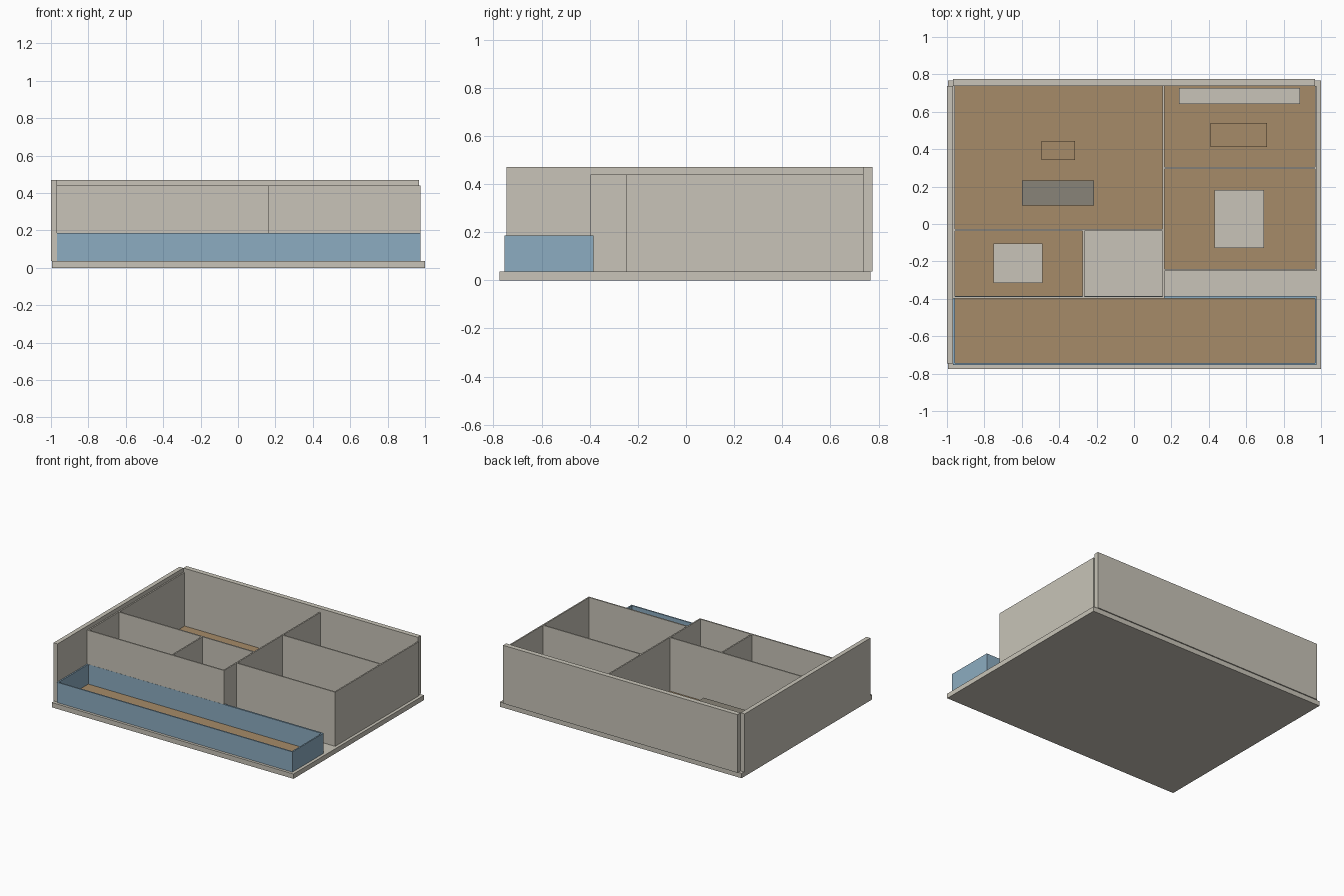
import bpy

cube = bpy.data.objects.get("Cube")
if cube:
    bpy.data.objects.remove(cube, do_unlink=True)


def material(name, rgb):
    mat = bpy.data.materials.new(name)
    mat.use_nodes = True
    mat.diffuse_color = (*rgb, 1)
    mat.node_tree.nodes["Principled BSDF"].inputs["Base Color"].default_value = (*rgb, 1)
    return mat


plaster = material("warm_grey_plaster", (0.578, 0.552, 0.479))
wood = material("wood_brown", (0.381, 0.258, 0.138))
glass = material("pale_blue", (0.262, 0.413, 0.533))
fabric = material("dark_grey_fabric", (0.246, 0.227, 0.188))


def box(name, mat, x, y, z):
    """Box spanning the given (low, high) range on each axis."""
    mesh = bpy.data.meshes.new(name)
    corners = [(a, b, c) for c in z for b in y for a in x]
    mesh.from_pydata(corners, [], [(0, 2, 3, 1), (4, 5, 7, 6), (0, 1, 5, 4),
                                   (1, 3, 7, 5), (3, 2, 6, 7), (2, 0, 4, 6)])
    mesh.materials.append(mat)
    obj = bpy.data.objects.new(name, mesh)
    bpy.context.collection.objects.link(obj)
    return obj


BASE = 0.036            # top of the slab
FLOOR = BASE + 0.004    # top of the floor boards
INNER = 0.44            # top of the partitions
OUTER = 0.47            # top of the thick walls
T = 0.01                # partition thickness
W, E = -0.967, 0.977    # inner west and east limits
N, S = 0.737, -0.397    # back and front limits of the rooms
DIV = 0.153             # long partition
HALL = -0.25            # front of the east room

# Slab and thick outer walls
box("base_slab", plaster, (-0.995, 1), (-0.774, 0.766), (0, BASE))
box("west_wall", plaster, (-1, W), (-0.746, N), (BASE, OUTER))
box("back_wall", plaster, (W, 0.968), (N, 0.774), (BASE, OUTER))

# Thin room partitions
partitions = {
    "long_partition": ((DIV, DIV + T), (S, N)),
    "front_partition": ((W, DIV), (S, S + T)),
    "middle_partition": ((W, DIV), (-0.038, -0.038 + T)),
    "small_room_partition": ((-0.275, -0.275 + T), (S + T, -0.038)),
    "east_front_partition": ((DIV + T, E), (HALL, HALL + T)),
    "east_middle_partition": ((DIV + T, E - T), (0.294, 0.294 + T)),
    "east_wall": ((E - T, E), (HALL + T, N)),
    "west_lining": ((W, W + T), (S + T, N)),
}
for name, (x, y) in partitions.items():
    box(name, plaster, x, y, (BASE, INNER))

# Wooden floors
floors = {
    "living_room_floor": ((W + T, DIV), (-0.028, N)),
    "kitchen_floor": ((DIV + T, E - T), (0.304, N)),
    "bedroom_floor": ((DIV + T, E - T), (HALL + T, 0.294)),
    "small_bedroom_floor": ((W + T, -0.275), (S + T, -0.038)),
    "terrace_floor": ((W + T, E - T), (-0.744, S)),
}
for name, (x, y) in floors.items():
    box(name, wood, x, y, (BASE, FLOOR))

# Blue railing around the terrace
RAIL = (BASE, 0.187)
FRONT = -0.754
box("front_railing", glass, (W, E), (FRONT, FRONT + T), RAIL)
box("rear_railing", glass, (W, E), (S - 0.001, S + T + 0.002), RAIL)
for name, x in (("west_railing", W), ("east_railing", E - T)):
    box(name, glass, (x, x + T), (FRONT + T, S - 0.001), RAIL)

# Furniture
furniture = [
    ("sofa", fabric, (-0.6, -0.215), (0.098, 0.232), 0.137),
    ("coffee_table", wood, (-0.495, -0.315), (0.343, 0.445), 0.1),
    ("dining_table", wood, (0.41, 0.71), (0.412, 0.541), 0.15),
    ("kitchen_counter", plaster, (0.24, 0.887), (0.642, 0.728), 0.17),
    ("double_bed", plaster, (0.43, 0.694), (-0.128, 0.182), 0.115),
    ("small_bed", plaster, (-0.75, -0.49), (-0.315, -0.104), 0.115),
]
for name, mat, x, y, top in furniture:
    box(name, mat, x, y, (FLOOR, top))
